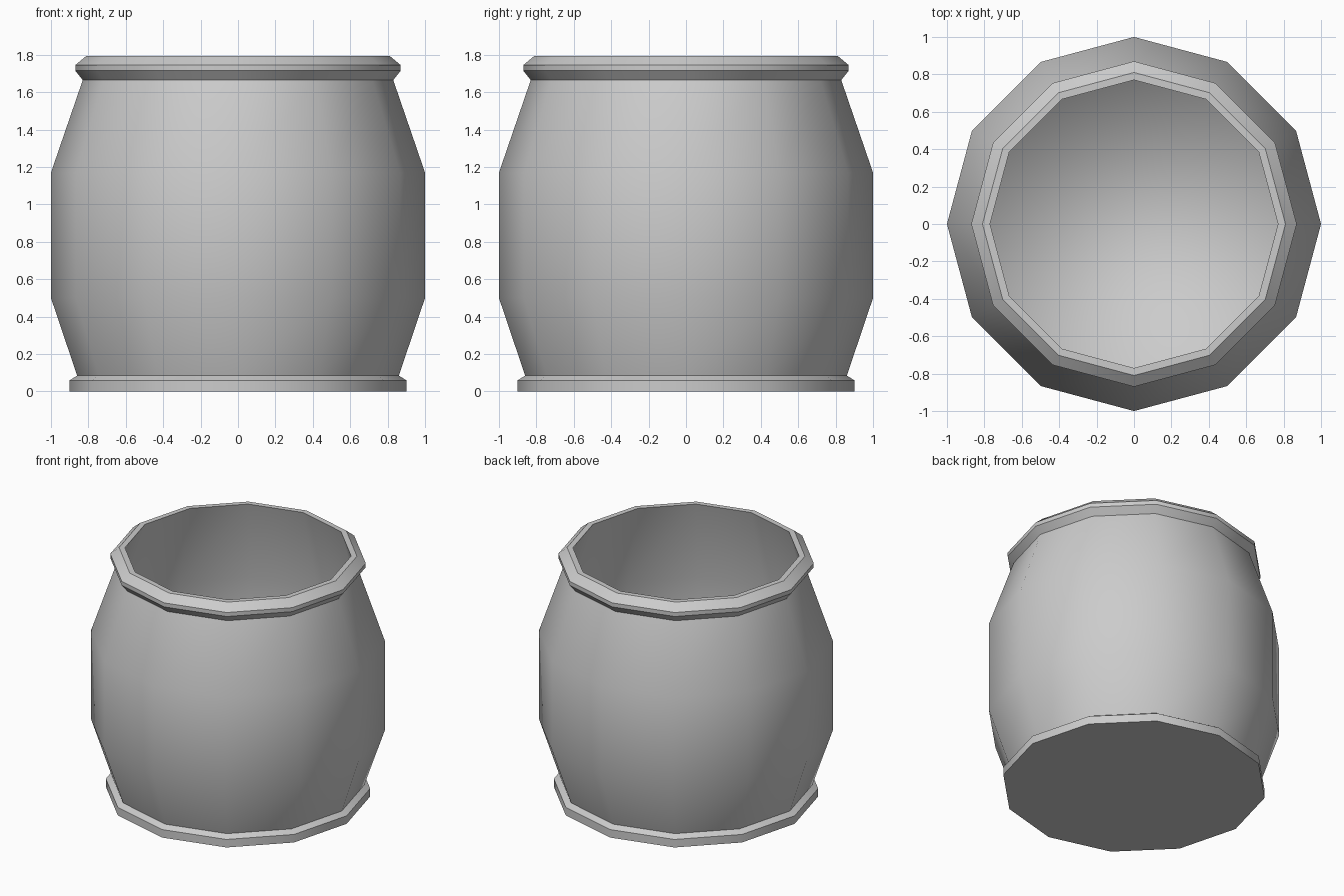
import bpy, bmesh
from math import cos, sin, pi

if "Cube" in bpy.data.objects:
    bpy.data.objects.remove(bpy.data.objects["Cube"])

SIDES = 12

# Lathe profile (radius, height): base, bulging body, rim, hollow inside
profile = [
    (0.90, 0.0), (0.90, 0.06), (0.86, 0.085),              # foot
    (1.00, 0.50), (1.00, 1.17), (0.83, 1.665),             # body
    (0.87, 1.715), (0.87, 1.745), (0.81, 1.795), (0.77, 1.795),  # rim
    (0.94, 1.17), (0.94, 0.50), (0.80, 0.085),             # inside wall
]
sharp_rings = {0, 1, 2, 5, 6, 7, 8, 9}

bm = bmesh.new()
rings = [[bm.verts.new((r * cos(2 * pi * k / SIDES), r * sin(2 * pi * k / SIDES), z))
          for k in range(SIDES)] for r, z in profile]

# Walls
for a, b in zip(rings, rings[1:]):
    for k in range(SIDES):
        n = (k + 1) % SIDES
        bm.faces.new((a[k], a[n], b[n], b[k]))

# Underside and inner floor
bm.faces.new(rings[0][::-1])
bm.faces.new(rings[-1])

# Smooth shading with crisp foot and rim edges
for f in bm.faces:
    f.smooth = True
for i in sharp_rings:
    for k in range(SIDES):
        bm.edges.get((rings[i][k], rings[i][(k + 1) % SIDES])).smooth = False
bmesh.ops.recalc_face_normals(bm, faces=bm.faces)

mesh = bpy.data.meshes.new("barrel_pot")
bm.to_mesh(mesh)
bm.free()
bpy.context.collection.objects.link(bpy.data.objects.new("barrel_pot", mesh))
